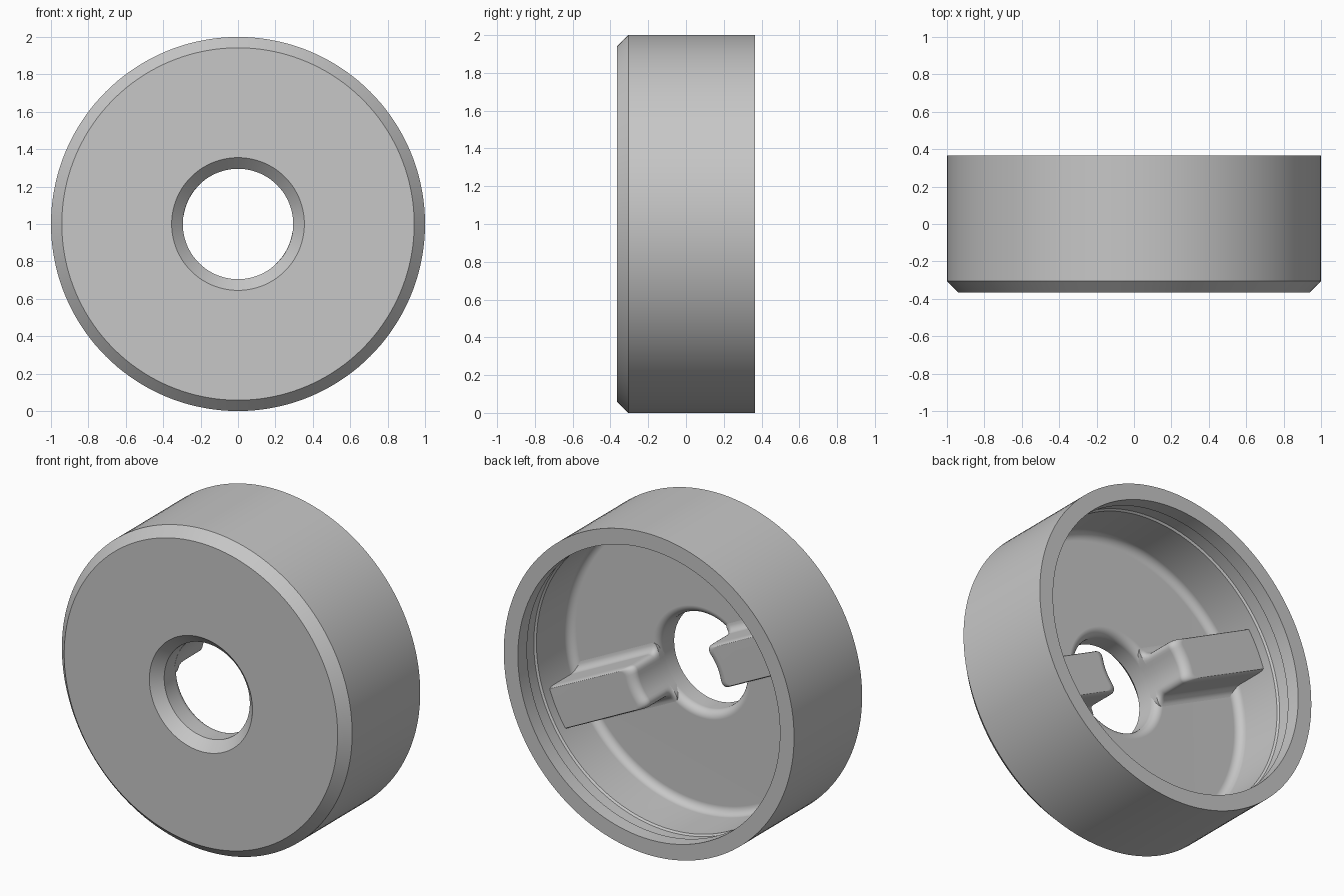
import bpy, bmesh, math
from mathutils import Matrix, Vector

cube = bpy.data.objects.get("Cube")
if cube:
    bpy.data.objects.remove(cube)

BACK = 0.365          # open rim plane
FLOOR = -0.155        # inner floor plane
RIB_TOP = 0.105
RIB_HALF = 0.13
BORE = 0.295
LIP = 0.903
WALL = 0.915
FILLET = 0.05
SEGMENTS = 144

grey = bpy.data.materials.new("plain_grey")
grey.use_nodes = True
colour = (0.57, 0.57, 0.57, 1)
grey.diffuse_color = colour
grey.node_tree.nodes["Principled BSDF"].inputs["Base Color"].default_value = colour


def finish(bm, name):
    bmesh.ops.recalc_face_normals(bm, faces=bm.faces)
    mesh = bpy.data.meshes.new(name)
    bm.to_mesh(mesh)
    bm.free()
    mesh.materials.append(grey)
    obj = bpy.data.objects.new(name, mesh)
    bpy.context.collection.objects.link(obj)
    bpy.ops.object.select_all(action='DESELECT')
    obj.select_set(True)
    bpy.context.view_layer.objects.active = obj
    bpy.ops.object.shade_smooth_by_angle(angle=math.radians(30))
    # Keeps the large faces flat beside the small fillets
    weighted = obj.modifiers.new("flat_faces", 'WEIGHTED_NORMAL')
    weighted.keep_sharp = True


def arc(cx, cy, r, start, end, steps=6):
    angles = [math.radians(start + (end - start) * i / steps) for i in range(steps + 1)]
    return [(cx + r * math.cos(a), cy + r * math.sin(a)) for a in angles]


# Round cap: closed (radius, y) profile turned about the y axis, with a grooved mouth
profile = [(0.355, -BACK), (0.942, -BACK), (1, -0.305), (1, BACK), (LIP, BACK),
           (LIP, 0.275), (0.926, 0.265), (0.926, 0.175), (WALL, 0.165)]
profile += arc(WALL - FILLET, FLOOR + FILLET, FILLET, 0, -90)
profile += arc(BORE + FILLET, FLOOR - FILLET, FILLET, 90, 180)
profile += [(BORE, -0.305)]

bm = bmesh.new()
rings = []
for s in range(SEGMENTS):
    a = math.tau * s / SEGMENTS
    rings.append([bm.verts.new((r * math.cos(a), y, 1 + r * math.sin(a))) for r, y in profile])
for s, ring in enumerate(rings):
    following = rings[(s + 1) % SEGMENTS]
    for i in range(len(profile)):
        j = (i + 1) % len(profile)
        bm.faces.new((ring[i], ring[j], following[j], following[i]))
finish(bm, "cap_body")


# Ribs: plan outlines with rounded inner corners, lofted with a flared foot and rounded end
def rib_outline(grow, inner):
    flat = RIB_HALF - FILLET
    side = [(inner, flat * i / 4) for i in range(4)]
    for i in range(7):
        t = math.radians(15 * i)
        side.append((inner + FILLET * (1 - math.cos(t)), flat + (FILLET + grow) * math.sin(t)))
    side.append((0.95, RIB_HALF + grow))
    upper = [(math.sqrt(r * r - v * v), v) for r, v in side]
    return upper + [(u, -v) for u, v in reversed(upper[1:])]


layers = [(FILLET, BORE - 0.001, FLOOR - FILLET)]
layers += [(FILLET + x, BORE - 0.001, y)
           for x, y in arc(0, FLOOR + FILLET, FILLET, 270, 180)]
for i in range(7):
    a = math.radians(15 * i)
    drop = 1 - math.cos(a)
    layers.append((-0.012 * drop, BORE + 0.06 * drop, RIB_TOP - FILLET * (1 - math.sin(a))))

for name, angle in (("left_rib", -26.5), ("right_rib", 153.5)):
    bm = bmesh.new()
    turn = Matrix.Rotation(math.radians(-angle), 3, 'Y')
    loops = []
    for grow, inner, y in layers:
        loops.append([bm.verts.new(turn @ Vector((u, y, v)) + Vector((0, 0, 1)))
                      for u, v in rib_outline(grow, inner)])
    for low, high in zip(loops, loops[1:]):
        for i in range(len(low)):
            j = (i + 1) % len(low)
            bm.faces.new((low[i], low[j], high[j], high[i]))
    bm.faces.new(loops[0])
    bm.faces.new(loops[-1])
    finish(bm, name)
